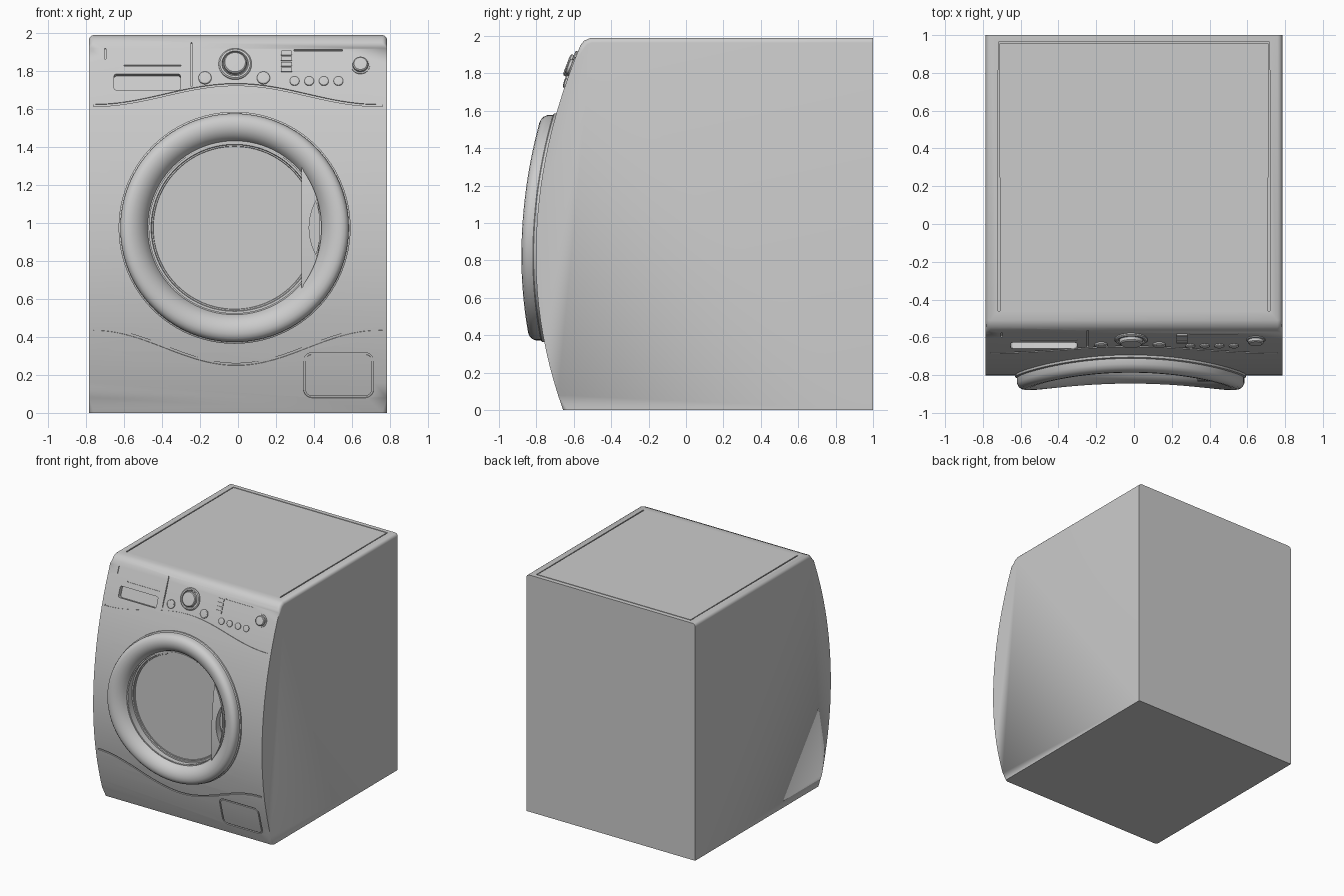
import bpy, bmesh, math
from mathutils import Vector, Matrix

if "Cube" in bpy.data.objects:
    bpy.data.objects.remove(bpy.data.objects["Cube"])

W, CX, CZ = 0.785, -0.018, 0.975      # half width, door centre


def fy(z):                            # y of the bulging front at height z
    return -0.803 + (0.217 if z < 0.82 else 0.187) * (z - 0.82) ** 2


def slope(z):
    return 2 * (0.217 if z < 0.82 else 0.187) * (z - 0.82)


def frame(x, z):                      # local frame on the front, Z pointing outwards
    u = Vector((0, slope(z), 1)).normalized()
    n = Vector((0, -1, slope(z))).normalized()
    m = Matrix((Vector((1, 0, 0)), u, n)).transposed().to_4x4()
    return Matrix.Translation((x, fy(z), z)) @ m


def make(name, bm):
    bmesh.ops.recalc_face_normals(bm, faces=bm.faces[:])
    me = bpy.data.meshes.new(name)
    bm.to_mesh(me)
    bm.free()
    ob = bpy.data.objects.new(name, me)
    bpy.context.collection.objects.link(ob)
    return ob


def loft(rings, closed=False):        # skin a list of equal point loops
    bm = bmesh.new()
    vs = [[bm.verts.new(p) for p in r] for r in rings]
    n = len(vs[0])
    for a, b in zip(vs, vs[1:] + (vs[:1] if closed else [])):
        for i in range(n):
            j = (i + 1) % n
            bm.faces.new((a[i], a[j], b[j], b[i]))
    if not closed:
        bm.faces.new(vs[0])
        bm.faces.new(vs[-1])
    return bm


def lathe(name, profile, put, seg=48, closed=False):
    ang = [2 * math.pi * i / seg for i in range(seg)]
    rings = [[put(r * math.cos(a), r * math.sin(a), h) for a in ang] for r, h in profile]
    return make(name, loft(rings, closed))


def prism(outline, m, h0, h1):
    return loft([[m @ Vector((x, y, h)) for x, y in outline] for h in (h0, h1)])


def tube(pts, w, d, closed=False):    # groove cutter along (point, normal) pairs
    rings, n = [], len(pts)
    for i, (p, nor) in enumerate(pts):
        a = pts[(i - 1) % n][0] if closed or i else p
        b = pts[(i + 1) % n][0] if closed or i < n - 1 else p
        s = (b - a).normalized().cross(nor).normalized() * w / 2
        rings.append([p + s - nor * d, p + s + nor * d, p - s + nor * d, p - s - nor * d])
    return loft(rings, closed)


def on_front(xz):
    return [(Vector((x, fy(z), z)), Vector((0, -1, slope(z))).normalized()) for x, z in xz]


def round_rect(w, h, r, seg=5):
    out = []
    for k, (sx, sy) in enumerate(((1, 1), (-1, 1), (-1, -1), (1, -1))):
        for i in range(seg + 1):
            a = math.pi / 2 * (k + i / seg)
            out.append((sx * (w / 2 - r) + r * math.cos(a), sy * (h / 2 - r) + r * math.sin(a)))
    return out


def volume(me):
    bm = bmesh.new()
    bm.from_mesh(me)
    v = bm.calc_volume()
    bm.free()
    return v


def cut(ob, bm):                      # subtract, trying solvers until the result is sound
    c = make("cutter", bm)
    c.hide_render = True
    before = ob.data.copy()
    v0 = volume(before)
    bpy.context.view_layer.objects.active = ob
    for solver in ('EXACT', 'MANIFOLD', 'FLOAT'):
        m = ob.modifiers.new("cut", 'BOOLEAN')
        m.operation, m.solver, m.object = 'DIFFERENCE', solver, c
        bpy.ops.object.modifier_apply(modifier="cut")
        if 0.5 * v0 < volume(ob.data) < v0 * 1.001:
            break
        ob.data = before.copy()
    bpy.data.objects.remove(c)


# Cabinet: side profile extruded across, front and top side edges rounded
prof = [(fy(1.92 * i / 24), 1.92 * i / 24) for i in range(25)]
prof += [(-0.565, 1.95), (-0.545, 1.975), (-0.51, 1.99), (1, 1.99), (1, 0)]
bm = loft([[(s * W, y, z) for y, z in prof] for s in (-1, 1)])
rim = [e for e in bm.edges if abs(e.verts[0].co.x - e.verts[1].co.x) < 1e-4
       and max(v.co.z for v in e.verts) > 0.01
       and min(v.co.y for v in e.verts) < 0.99]
bmesh.ops.bevel(bm, geom=rim, offset=0.026, segments=4, profile=0.5, affect='EDGES')
cabinet = make("cabinet", bm)

# Door opening
ring = [(CX + 0.452 * math.cos(a), CZ + 0.452 * math.sin(a))
        for a in (2 * math.pi * i / 96 for i in range(96))]
cut(cabinet, loft([[(x, y, z) for x, z in ring] for y in (-1, -0.70)]))

# Wavy panel seams and hatch outline
xs = [-0.76 + 1.52 * i / 48 for i in range(49)]
wave = lambda x: 0.5 + 0.5 * math.cos(math.pi * min(1, abs(x + 0.01) / 0.75))
cut(cabinet, tube(on_front([(x, 1.62 + 0.11 * wave(x)) for x in xs]), 0.012, 0.008))
cut(cabinet, tube(on_front([(x, 0.44 - 0.185 * wave(x)) for x in xs]), 0.012, 0.008))
hatch = [(0.53 + x, 0.198 + z) for x, z in round_rect(0.36, 0.228, 0.04)]
cut(cabinet, tube(on_front(hatch), 0.01, 0.008, True))
# Fine lines on the control panel
for line in (((-0.70, 1.865), (-0.70, 1.92)), ((-0.60, 1.83), (-0.30, 1.83)),
             ((-0.245, 1.72), (-0.245, 1.95)), ((0.295, 1.91), (0.55, 1.91))):
    cut(cabinet, tube(on_front(line), 0.007, 0.008))
# Lid seam
up = Vector((0, 0, 1))
cut(cabinet, tube([(Vector((x, y, 1.99)), up) for x, y in
                   ((-0.715, -0.46), (-0.715, 0.96), (0.715, 0.96), (0.715, -0.46))], 0.01, 0.01))
# Drawer recess
cut(cabinet, prism(round_rect(0.352, 0.09, 0.015), frame(-0.478, 1.743), -0.035, 0.03))

# Door ring following the bulge of the front
lathe("door_ring", [(0.611, -0.02), (0.611, 0.012), (0.602, 0.016), (0.602, 0.045), (0.594, 0.062),
                    (0.58, 0.073), (0.56, 0.077), (0.535, 0.073), (0.51, 0.062), (0.488, 0.045),
                    (0.47, 0.024), (0.458, 0.0), (0.45, -0.004), (0.45, -0.02)],
      lambda x, z, h: Vector((CX + x, fy(CZ + z) - h, CZ + z)), 96, True)

# Round window with stepped rim
lathe("door_window", [(0.453, -0.03), (0.453, 0.012), (0.44, 0.012), (0.437, 0.004), (0.43, 0.004),
                      (0.428, 0.0)],
      lambda x, z, h: Vector((CX + x, -0.727 - h, CZ + z)), 96)

# Door handle plate with lens-shaped grip
rows = []
for i in range(25):
    dz = 0.325 * (i / 12 - 1)
    z, x1 = CZ + dz, CX + 0.458 * math.sqrt(1 - (dz / 0.49) ** 2)
    x1 = max(x1, 0.337)
    f = fy(z) - 0.03
    rows.append([(0.335, f, z), (x1, f, z), (x1, -0.71, z), (0.335, -0.71, z)])
handle = make("door_handle", loft(rows))
t = [i / 8 - 1 for i in range(17)]
lens = [(0.415 - 0.04 * (1 - k * k), CZ + 0.15 * k) for k in t]
lens += [(0.416 + 0.014 * (1 - k * k), CZ + 0.15 * k) for k in reversed(t)]
cut(handle, loft([[(x, y, z) for x, z in lens] for y in (-1, -0.775)]))


# Round controls
def knob(name, x, z, profile, seg=32):
    m = frame(x, z)
    lathe(name, profile, lambda a, b, h: m @ Vector((a, b, h)), seg)


knob("main_dial", -0.015, 1.837, [(0.087, -0.01), (0.087, 0.006), (0.08, 0.012), (0.07, 0.012),
                                  (0.066, 0.004), (0.062, 0.004), (0.06, 0.024), (0.054, 0.03),
                                  (0.04, 0.031)], 48)
for i, x in enumerate((-0.174, 0.134)):
    knob(f"side_button_{i + 1}", x, 1.763, [(0.034, -0.01), (0.034, 0.008), (0.029, 0.012), (0.015, 0.013)])
for i in range(4):
    knob(f"option_button_{i + 1}", 0.298 + 0.077 * i, 1.747,
         [(0.025, -0.01), (0.025, 0.007), (0.021, 0.01), (0.01, 0.011)])
knob("power_knob", 0.645, 1.832, [(0.05, -0.01), (0.05, 0.005), (0.042, 0.007), (0.04, 0.02),
                                  (0.034, 0.025), (0.015, 0.026)])

# Column of indicator keys
for i in range(4):
    make(f"indicator_key_{i + 1}",
         prism(round_rect(0.058, 0.023, 0.003, 2), frame(0.255, 1.807 + 0.029 * i), -0.01, 0.008))

bpy.ops.object.select_all(action='SELECT')
bpy.context.view_layer.objects.active = cabinet
bpy.ops.object.shade_smooth_by_angle(angle=math.radians(30))
